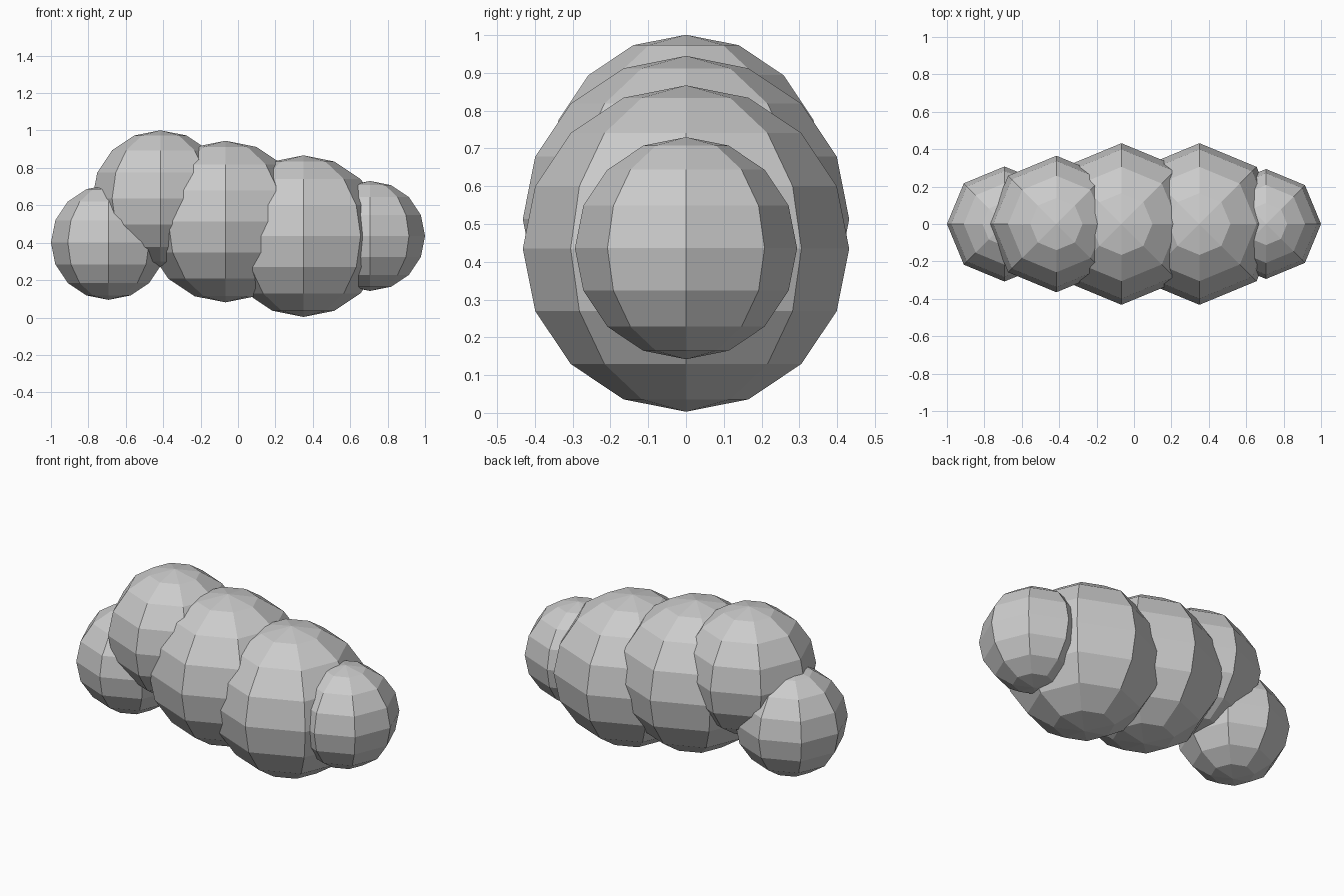
import bpy

if "Cube" in bpy.data.objects:
    bpy.data.objects.remove(bpy.data.objects["Cube"])


def ball(name, x, z, r):
    """Low-poly flat-shaded sphere on the centre line."""
    bpy.ops.mesh.primitive_uv_sphere_add(segments=8, ring_count=8, radius=r, location=(x, 0, z))
    bpy.context.object.name = name


# Overlapping body segments from left to right: name, x, z, radius
for part in [
    ("left_end_segment", -0.6925, 0.402, 0.3075),
    ("upper_segment", -0.415, 0.636, 0.365),
    ("middle_segment", -0.067, 0.513, 0.432),
    ("lower_segment", 0.35, 0.435, 0.432),
    ("right_end_segment", 0.706, 0.436, 0.294),
]:
    ball(*part)
